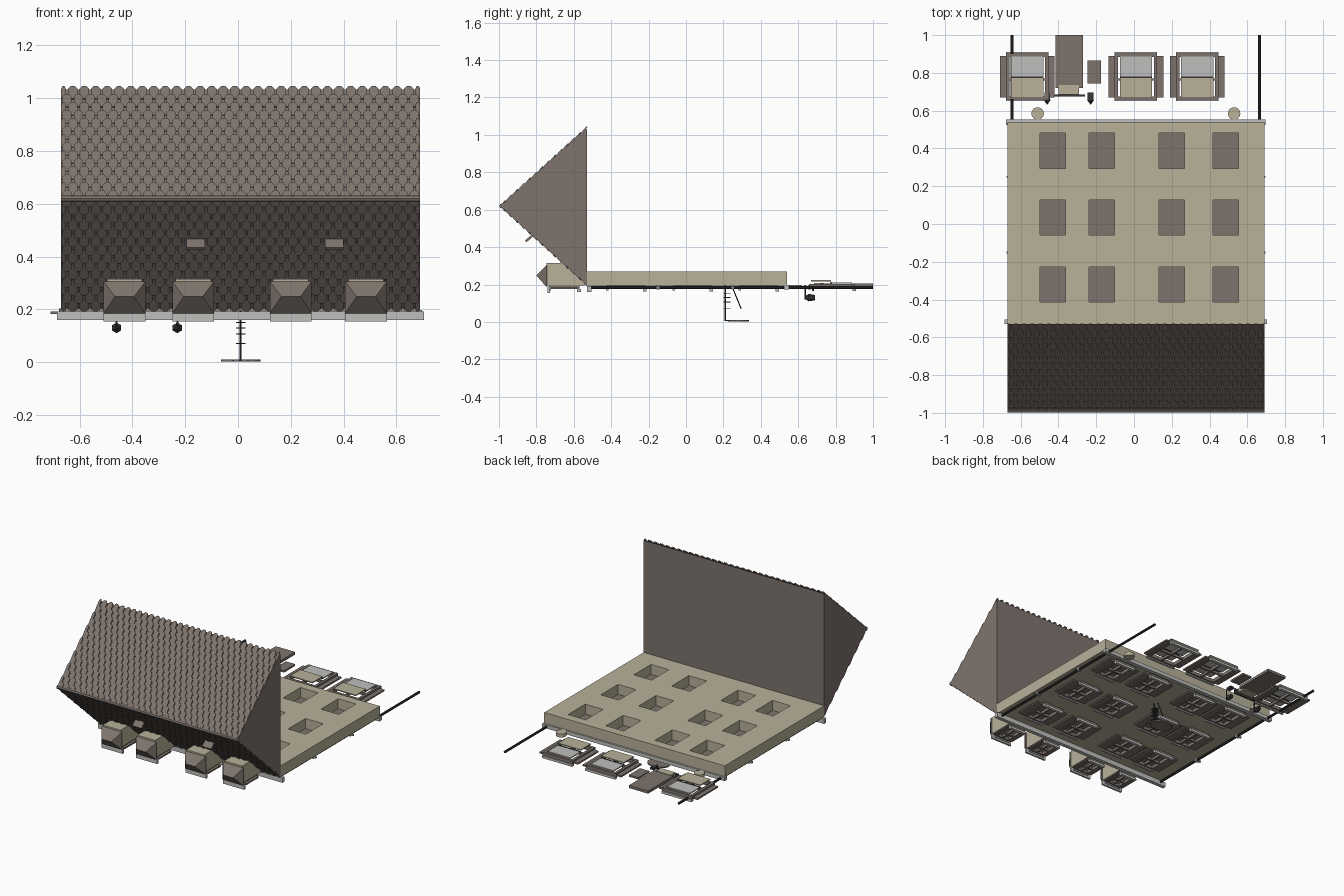
import bpy, bmesh, math
from mathutils import Vector

cube = bpy.data.objects.get("Cube")
if cube:
    bpy.data.objects.remove(cube)


def material(name, rgb):
    m = bpy.data.materials.new(name)
    m.use_nodes = True
    m.diffuse_color = (*rgb, 1)
    m.node_tree.nodes["Principled BSDF"].inputs["Base Color"].default_value = (*rgb, 1)
    return m


BEIGE = material("wall_beige", (0.48, 0.44, 0.32))
BROWN = material("roof_brown", (0.21, 0.175, 0.155))
GREY = material("trim_grey", (0.52, 0.52, 0.51))
DARK = material("metal_dark", (0.04, 0.04, 0.04))


def finish(bm, name, mat):
    bmesh.ops.recalc_face_normals(bm, faces=bm.faces)
    me = bpy.data.meshes.new(name)
    bm.to_mesh(me)
    bm.free()
    me.materials.append(mat)
    ob = bpy.data.objects.new(name, me)
    bpy.context.collection.objects.link(ob)
    return ob


def add_box(bm, x, y, z):
    verts = bmesh.ops.create_cube(bm, size=1)["verts"]
    for v in verts:
        v.co = [a + (b - a) * (c + 0.5) for (a, b), c in zip((x, y, z), v.co)]


def boxes(name, mat, *items):
    bm = bmesh.new()
    for item in items:
        add_box(bm, *item)
    return finish(bm, name, mat)


def rod(name, mat, a, b, r, sides=10, r2=None):
    a, b = Vector(a), Vector(b)
    bm = bmesh.new()
    bmesh.ops.create_cone(bm, cap_ends=True, segments=sides, radius1=r,
                          radius2=r if r2 is None else r2, depth=(b - a).length)
    q = (b - a).to_track_quat('Z', 'Y')
    for v in bm.verts:
        v.co = q @ v.co + (a + b) / 2
    return finish(bm, name, mat)


LEFT, RIGHT = -0.67, 0.69
COLUMNS = (-0.43, -0.17, 0.20, 0.485)
ROWS = (-0.32, 0.035, 0.388)
HW, HH = 0.067, 0.093

# Wall slab with a grid of window openings
xs = [LEFT] + [c + s * HW for c in COLUMNS for s in (-1, 1)] + [RIGHT]
ys = [-0.53] + [c + s * HH for c in ROWS for s in (-1, 1)] + [0.54]
bm = bmesh.new()
grid = [[bm.verts.new((x, y, 0.195)) for y in ys] for x in xs]
for i in range(len(xs) - 1):
    for j in range(len(ys) - 1):
        if not (i % 2 and j % 2):
            bm.faces.new((grid[i][j], grid[i + 1][j], grid[i + 1][j + 1], grid[i][j + 1]))
top = bmesh.ops.extrude_face_region(bm, geom=bm.faces[:])["geom"]
for v in top:
    if isinstance(v, bmesh.types.BMVert):
        v.co.z = 0.27
finish(bm, "wall", BEIGE)


def window(name, cx, cy, hw, hh, shutter, z):
    """Frame, cross bars, shutters and ledges on the underside of the wall."""
    t = 0.018
    boxes(name + "_frame", BROWN,
          ((cx - hw, cx - hw + t), (cy - hh, cy + hh), (z - 0.012, z + 0.012)),
          ((cx + hw - t, cx + hw), (cy - hh, cy + hh), (z - 0.012, z + 0.012)),
          ((cx - hw, cx + hw), (cy - hh, cy - hh + t), (z - 0.012, z + 0.012)),
          ((cx - hw, cx + hw), (cy + hh - t, cy + hh), (z - 0.012, z + 0.012)),
          ((cx - 0.006, cx + 0.006), (cy - hh, cy + hh), (z - 0.008, z + 0.01)),
          ((cx - hw, cx + hw), (cy - 0.02, cy - 0.01), (z - 0.008, z + 0.01)))
    boxes(name + "_shutters", BROWN,
          *[((cx + s * hw, cx + s * (hw + shutter))[::s],
             (cy - hh + 0.012, cy + hh - 0.012), (z - 0.01, z)) for s in (-1, 1)])
    boxes(name + "_ledges", GREY,
          ((cx - hw, cx + hw), (cy + hh - 0.012, cy + hh + 0.008), (z - 0.026, z - 0.01)),
          ((cx - hw, cx + hw), (cy - hh - 0.006, cy - hh + 0.008), (z - 0.02, z - 0.01)))


# Upper floor windows with closed panes
for cx in COLUMNS:
    for cy in ROWS:
        window("window", cx, cy, 0.077, 0.102, 0.045, 0.188)
        boxes("window_pane", BROWN, ((cx - HW, cx + HW), (cy - HH, cy + HH), (0.197, 0.202)))

# Ground floor windows with pane and blind
for cx in (-0.565, 0.01, 0.335):
    window("shop_window", cx, 0.78, 0.113, 0.122, 0.032, 0.192)
    boxes("shop_pane", GREY, ((cx - 0.085, cx + 0.085), (0.78, 0.887), (0.204, 0.211)))
    boxes("shop_blind", BEIGE, ((cx - 0.085, cx + 0.085), (0.667, 0.775), (0.217, 0.224)))
    boxes("shop_rail", DARK, ((cx - 0.085, cx + 0.085), (0.773, 0.781), (0.204, 0.213)))

# Door, canopy and side panel
boxes("door", BROWN, ((-0.415, -0.27), (0.72, 1.0), (0.188, 0.206)))
boxes("door_head", BEIGE, ((-0.4, -0.29), (0.685, 0.735), (0.18, 0.209)))
boxes("door_canopy", DARK, ((-0.42, -0.26), (0.674, 0.685), (0.165, 0.2)))
boxes("side_panel", BROWN, ((-0.245, -0.175), (0.745, 0.865), (0.188, 0.2)))
for x in (-0.51, 0.53):
    rod("round_plaque", BEIGE, (x, 0.585, 0.175), (x, 0.585, 0.198), 0.033, 24)

# Roof core
ridge, eaves = Vector((0, -1.0, 0.62)), ((-0.53, 1.045), (-0.53, 0.193))
bm = bmesh.new()
outline = [(-0.988, 0.62), (-0.53, 1.033), (-0.53, 0.203)]
face = bm.faces.new([bm.verts.new((LEFT, y, z)) for y, z in outline])
for v in bmesh.ops.extrude_face_region(bm, geom=[face])["geom"]:
    if isinstance(v, bmesh.types.BMVert):
        v.co.x = RIGHT
finish(bm, "roof_core", BROWN)

# Staggered tiles with clipped lower corners, lifted at their lower end
N_ROWS, PITCH = 14, (RIGHT - LEFT) / 31
for name, (ey, ez), side in zip(("back_tiles", "front_tiles"), eaves, (1, -1)):
    down = Vector((0, ey, ez)) - ridge
    step = down.length / N_ROWS
    down.normalize()
    out = Vector((0, -abs(down.z), side * down.y))
    bm = bmesh.new()
    for r in range(N_ROWS):
        for c in range(32):
            x0 = LEFT + (c - 0.5 * (r % 2)) * PITCH
            a, b = max(x0 + 0.004, LEFT), min(x0 + PITCH - 0.004, RIGHT)
            if b - a < 0.01:
                continue
            s0, s1 = max(r - 0.4, 0) * step, (r + 1) * step
            k = (b - a) * 0.3
            shape = [(a, s0), (b, s0), (b, s1 - 0.014), (b - k, s1), (a + k, s1), (a, s1 - 0.014)]
            rings = []
            for depth in (0.0, 0.007):
                rings.append([bm.verts.new(Vector((x, 0, 0)) + ridge + down * s
                                           + out * (0.008 * (s - s0) / (s1 - s0) - 0.013 + depth))
                              for x, s in shape])
            bm.faces.new(rings[1])
            for i in range(6):
                j = (i + 1) % 6
                bm.faces.new((rings[0][i], rings[0][j], rings[1][j], rings[1][i]))
            bm.faces.new(rings[0][::-1])
    finish(bm, name, BROWN)
rod("ridge_cap", BROWN, (LEFT, -0.985, 0.62), (RIGHT, -0.985, 0.62), 0.013, 8)

# Roof vents
for x in (-0.16, 0.365):
    vent = boxes("roof_vent", BROWN, ((-0.035, 0.035), (-0.025, 0.025), (-0.006, 0.006)))
    vent.location = (x, -0.838, 0.447)
    vent.rotation_euler.x = math.radians(42)

# Dormers with hipped roofs
for cx in COLUMNS:
    boxes("dormer_body", BEIGE, ((cx - 0.067, cx + 0.067), (-0.745, -0.54), (0.195, 0.315)))
    bm = bmesh.new()
    base = [bm.verts.new((cx + x, -0.744, z)) for x, z in
            ((-0.079, 0.185), (0.079, 0.185), (0.079, 0.306), (-0.079, 0.306))]
    l, r = (bm.verts.new((cx + x, -0.8, 0.248)) for x in (-0.036, 0.036))
    for f in (base, (base[0], base[1], r, l), (base[2], base[3], l, r),
              (base[1], base[2], r), (base[3], base[0], l)):
        bm.faces.new(f)
    finish(bm, "dormer_roof", BROWN)
    window("dormer_window", cx, -0.65, 0.06, 0.08, 0.018, 0.187)
    boxes("dormer_lintel", GREY, ((cx - 0.079, cx + 0.079), (-0.74, -0.727), (0.155, 0.19)))

# Gutter, lower cornice and downpipes
boxes("gutter", GREY, ((-0.685, 0.705), (-0.53, -0.505), (0.16, 0.192)))
boxes("cornice", GREY, ((-0.677, 0.697), (0.525, 0.552), (0.172, 0.197)))
for x, s in ((-0.645, -1), (0.665, 1)):
    rod("downpipe", DARK, (x, -0.51, 0.183), (x, 1.0, 0.183), 0.008)
    for y in (-0.15, 0.25):
        boxes("pipe_bracket", GREY, ((x - 0.012, x + 0.012), (y - 0.007, y + 0.007), (0.172, 0.196)),
              ((x + s * 0.01, x + s * 0.03)[::s], (y - 0.005, y + 0.005), (0.178, 0.19)))

# Hanging sign with bracket
rod("sign_pole", DARK, (0.01, 0.21, 0.005), (0.01, 0.21, 0.195), 0.004)
rod("sign_brace", DARK, (0.01, 0.25, 0.18), (0.01, 0.295, 0.07), 0.003)
boxes("sign_scrolls", DARK, *[((-0.008, 0.028), (0.2, 0.238), (z - 0.002, z + 0.002))
                              for z in (0.07, 0.107, 0.13, 0.15)])
sign = rod("sign_board", BROWN, (0, 0, -0.004), (0, 0, 0.004), 0.075, 28)
sign.location, sign.scale = (0.01, 0.28, 0.006), (1, 0.75, 1)
boxes("sign_hooks", DARK, *[((x, x + 0.004), (0.21, 0.235), (0.005, 0.009)) for x in (-0.02, 0.036)])

# Wall lamps
for x in (-0.46, -0.23):
    rod("lamp_arm", DARK, (x, 0.637, 0.12), (x, 0.637, 0.198), 0.004)
    rod("lamp_cap", DARK, (x, 0.637, 0.13), (x, 0.655, 0.13), 0.006, 6, 0.02)
    rod("lamp_body", DARK, (x, 0.655, 0.13), (x, 0.69, 0.13), 0.02, 6, 0.014)
    boxes("lamp_plate", DARK, ((x - 0.015, x + 0.015), (0.655, 0.695), (0.185, 0.198)))
